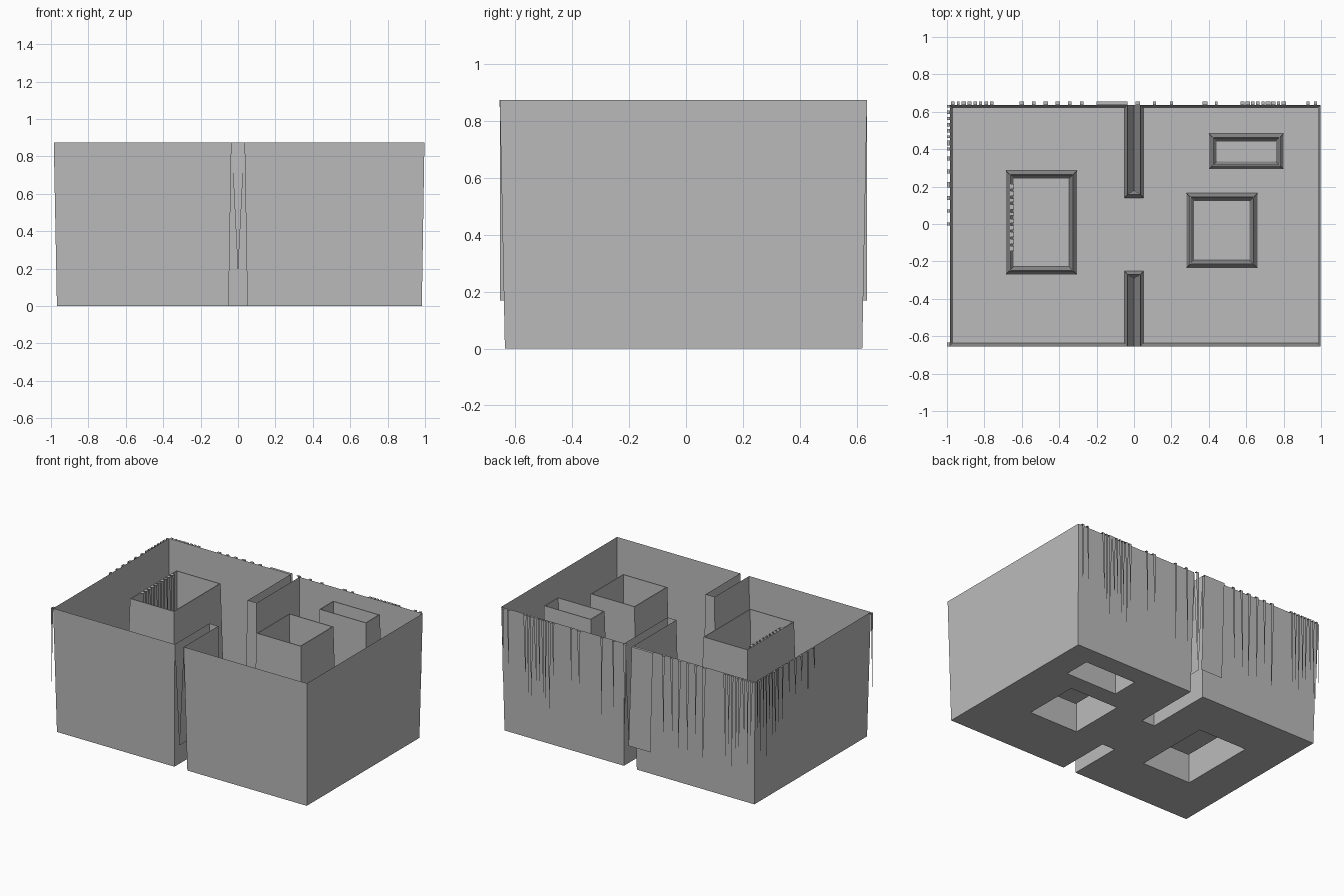
import bpy, bmesh, random

random.seed(4)
TOP, LOW = 0.875, 0.17

cube = bpy.data.objects.get("Cube")
if cube:
    bpy.data.objects.remove(cube)

grey = bpy.data.materials.new("plain grey")
grey.use_nodes = True
colour = (0.5, 0.5, 0.5, 1)
grey.diffuse_color = colour
grey.node_tree.nodes["Principled BSDF"].inputs["Base Color"].default_value = colour


def finish(bm, name):
    mesh = bpy.data.meshes.new(name)
    bm.to_mesh(mesh)
    bm.free()
    mesh.materials.append(grey)
    obj = bpy.data.objects.new(name, mesh)
    bpy.context.collection.objects.link(obj)


def ring(bm, points, z):
    return [bm.verts.new((x, y, z)) for x, y in points]


def bridge(bm, a, b):
    for i in range(len(a)):
        j = (i + 1) % len(a)
        bm.faces.new((a[i], a[j], b[j], b[i]))


def rect(x0, x1, y0, y1, inset=0.0):
    x0, x1, y0, y1 = x0 + inset, x1 - inset, y0 + inset, y1 - inset
    return [(x0, y0), (x1, y0), (x1, y1), (x0, y1)]


def outline(x0, x1, y0, y1, w, front_end, back_end):
    # Rectangle with one slot cut into the front and one into the back
    return [(x0, y0), (-w, y0), (-w, front_end), (w, front_end), (w, y0), (x1, y0),
            (x1, y1), (w, y1), (w, back_end), (-w, back_end), (-w, y1), (x0, y1)]


towers = {
    "large_tower": (-0.685, -0.305, -0.27, 0.285),
    "square_tower": (0.28, 0.66, -0.235, 0.165),
    "small_tower": (0.4, 0.8, 0.293, 0.483),
}

# Tray: floor with openings under the towers, and flaring thin walls
bm = bmesh.new()
base = ring(bm, outline(-0.968, 0.983, -0.637, 0.62, 0.05, -0.252, 0.14), 0)
loops = [base] + [ring(bm, rect(*size), 0) for size in towers.values()]
edges = [bm.edges.new((lp[i - 1], lp[i])) for lp in loops for i in range(len(lp))]
bmesh.ops.triangle_fill(bm, edges=edges, use_beauty=True, normal=(0, 0, 1))
for f in bm.faces:
    if f.normal.z < 0:
        f.normal_flip()
rim = ring(bm, outline(-0.985, 0.997, -0.655, 0.637, 0.035, -0.27, 0.158), TOP)
bridge(bm, base, rim)
finish(bm, "tray")

# Towers: drafted outside wall, narrow rim, inside wall and raised pan
for name, size in towers.items():
    bm = bmesh.new()
    rings = [ring(bm, rect(*size, inset), z) for inset, z in
             ((0, 0), (0.018, TOP), (0.024, TOP), (0.042, LOW))]
    for a, b in zip(rings, rings[1:]):
        bridge(bm, a, b)
    bm.faces.new(rings[-1])
    finish(bm, name)

# Folded V-shaped linings inside the two slots
for name, mouth, end, step in (("front_slot_fold", -0.655, -0.27, -0.02),
                               ("back_slot_fold", 0.637, 0.158, 0.02)):
    bm = bmesh.new()
    a, b = ring(bm, [(-0.035, mouth), (-0.035, end)], TOP)
    c, d = ring(bm, [(0.035, end), (0.035, mouth)], TOP)
    e, f = ring(bm, [(0, end + step), (0, mouth)], LOW)
    for face in ((a, b, e, f), (c, d, f, e), (b, c, e)):
        bm.faces.new(face)
    bmesh.ops.recalc_face_normals(bm, faces=bm.faces[:])
    finish(bm, name)


def drips(name, spikes, place):
    # Thin hanging blades joined to the wall top by a small lip
    bm = bmesh.new()
    for t, length, width in spikes:
        pts = [(t - width, 0, TOP), (t + width, 0, TOP), (t + width, 1, TOP), (t - width, 1, TOP)]
        a, b, c, d = [bm.verts.new(place(*p)) for p in pts]
        tip = bm.verts.new(place(t + random.uniform(-width, width), 1, TOP - length))
        bm.faces.new((a, b, c, d))
        bm.faces.new((d, c, tip))
    finish(bm, name)


def cluster(start, stop, count, low, high):
    step = (stop - start) / max(count - 1, 1)
    return [(start + i * step, random.uniform(low, high), random.uniform(0.007, 0.014))
            for i in range(count)]


# Drips along the back wall, thickest at the corners
back = (cluster(0.93, 0.97, 2, 0.4, 0.65) + cluster(0.58, 0.8, 9, 0.4, 0.65)
        + cluster(0.38, 0.44, 2, 0.1, 0.5) + cluster(0.02, 0.2, 3, 0.5, 0.65)
        + cluster(-0.6, -0.28, 6, 0.45, 0.7) + cluster(-0.97, -0.76, 8, 0.4, 0.7))
drips("back_drips", back, lambda t, out, z: (t, 0.637 + 0.018 * out, z))

# Drips along the side wall and one at its front corner
side = (cluster(0.4, 0.63, 8, 0.4, 0.65) + cluster(0.0, 0.35, 6, 0.2, 0.5)
        + cluster(-0.645, -0.645, 1, 0.6, 0.64))
drips("side_drips", side, lambda t, out, z: (-0.985 - 0.015 * out, t, z))

# Drips inside the large tower
drips("tower_drips", cluster(-0.13, 0.2, 10, 0.5, 0.7),
      lambda t, out, z: (-0.661 + 0.02 * out, t, z))

# Leftover flap hanging beside the back slot
bm = bmesh.new()
inner = ring(bm, [(-0.2, 0.637), (-0.035, 0.637)], TOP)
outer = ring(bm, [(-0.2, 0.655), (-0.035, 0.655)], TOP)
foot = ring(bm, [(-0.18, 0.655), (-0.01, 0.655)], LOW)
bm.faces.new((inner[0], inner[1], outer[1], outer[0]))
bm.faces.new((outer[0], outer[1], foot[1], foot[0]))
finish(bm, "back_flap")
